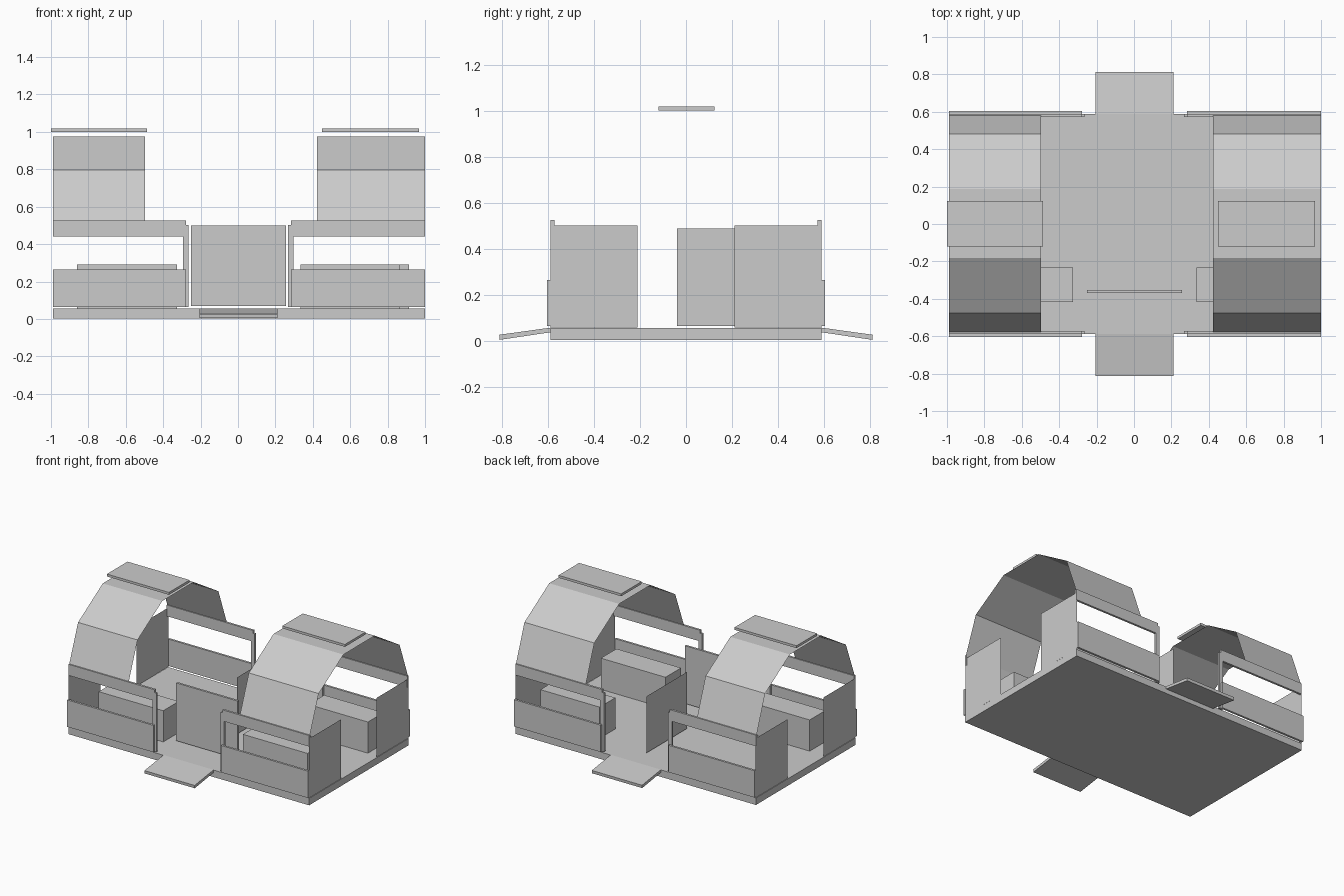
import bpy
import bmesh

cube = bpy.data.objects.get("Cube")
if cube:
    bpy.data.objects.remove(cube, do_unlink=True)

grey = bpy.data.materials.new("plain grey")
grey.use_nodes = True
GREY = (0.6, 0.6, 0.6, 1)
grey.diffuse_color = GREY
grey.node_tree.nodes["Principled BSDF"].inputs["Base Color"].default_value = GREY


def finish(name, bm):
    mesh = bpy.data.meshes.new(name)
    bm.to_mesh(mesh)
    bm.free()
    mesh.materials.append(grey)
    obj = bpy.data.objects.new(name, mesh)
    bpy.context.collection.objects.link(obj)
    return obj


def box(name, x, y, z):
    """Box from (low, high) ranges on each axis."""
    bm = bmesh.new()
    bmesh.ops.create_cube(bm, size=1)
    for v in bm.verts:
        v.co = [r[0] + (c + 0.5) * (r[1] - r[0]) for c, r in zip(v.co, (x, y, z))]
    return finish(name, bm)


def sheet(name, x, profile, closed=False):
    """Extrude a y-z profile along x; a closed one gets end caps."""
    bm = bmesh.new()
    rows = [[bm.verts.new((px, y, z)) for y, z in profile] for px in x]
    n = len(profile)
    for i in range(n if closed else n - 1):
        j = (i + 1) % n
        bm.faces.new((rows[0][i], rows[0][j], rows[1][j], rows[1][i]))
    if closed:
        for row in rows:
            bm.faces.new(row)
        bmesh.ops.recalc_face_normals(bm, faces=bm.faces[:])
    return finish(name, bm)


def side_panel(name, x, y, z):
    """Thin upright panel facing along x."""
    bm = bmesh.new()
    corners = ((y[0], z[0]), (y[1], z[0]), (y[1], z[1]), (y[0], z[1]))
    bm.faces.new([bm.verts.new((x, *c)) for c in corners])
    return finish(name, bm)


# Floor
box("floor", (-0.99, 1.0), (-0.588, 0.588), (0.003, 0.055))

for s, place in ((-1, "front"), (1, "back")):
    # Sloping entrance ramps
    ramp = [(0.588, 0.037), (0.588, 0.057), (0.812, 0.026), (0.81, 0.004)]
    sheet(place + "_ramp", (-0.205, 0.21), [(s * y, z) for y, z in ramp], True)

    # Low walls, window rails and door posts
    outer = sorted((s * 0.588, s * 0.604))
    inner = sorted((s * 0.572, s * 0.588))
    for side, wall, rail, post in (
            ("right", (-0.99, -0.277), (-0.99, -0.277), (-0.295, -0.264)),
            ("left", (0.283, 1.0), (0.283, 1.0), (0.267, 0.298))):
        tag = place + "_" + side
        box(tag + "_low_wall", wall, outer, (0.064, 0.265))
        box(tag + "_window_rail", rail, inner, (0.442, 0.525))
        box(tag + "_door_post", post, inner, (0.064, 0.503))

    # Upright end panels either side of the end openings
    for side, x in (("right", -0.988), ("left", 0.998)):
        side_panel(place + "_" + side + "_end_panel", x,
                   sorted((s * 0.21, s * 0.588)), (0.057, 0.5))

# Faceted roof shells with flat cover plates
arch = [(-0.588, 0.5), (-0.475, 0.795), (-0.183, 0.975),
        (0.187, 0.975), (0.48, 0.795), (0.588, 0.5)]
for side, span, plate in (("right", (-0.99, -0.498), (-1.0, -0.487)),
                          ("left", (0.422, 1.0), (0.45, 0.968))):
    sheet(side + "_roof", span, arch)
    box(side + "_roof_plate", plate, (-0.12, 0.123), (1.0, 1.018))

# Benches
for name, x, y in (("front_right_bench", (-0.86, -0.326), (-0.417, -0.233)),
                   ("front_left_bench", (0.333, 0.867), (-0.417, -0.233)),
                   ("back_left_bench", (0.423, 0.913), (0.23, 0.415))):
    box(name, x, y, (0.057, 0.29))

# Central dividers
box("front_divider", (-0.252, 0.257), (-0.37, -0.354), (0.068, 0.5))
side_panel("middle_divider", 0.02, (-0.04, 0.44), (0.064, 0.487))
